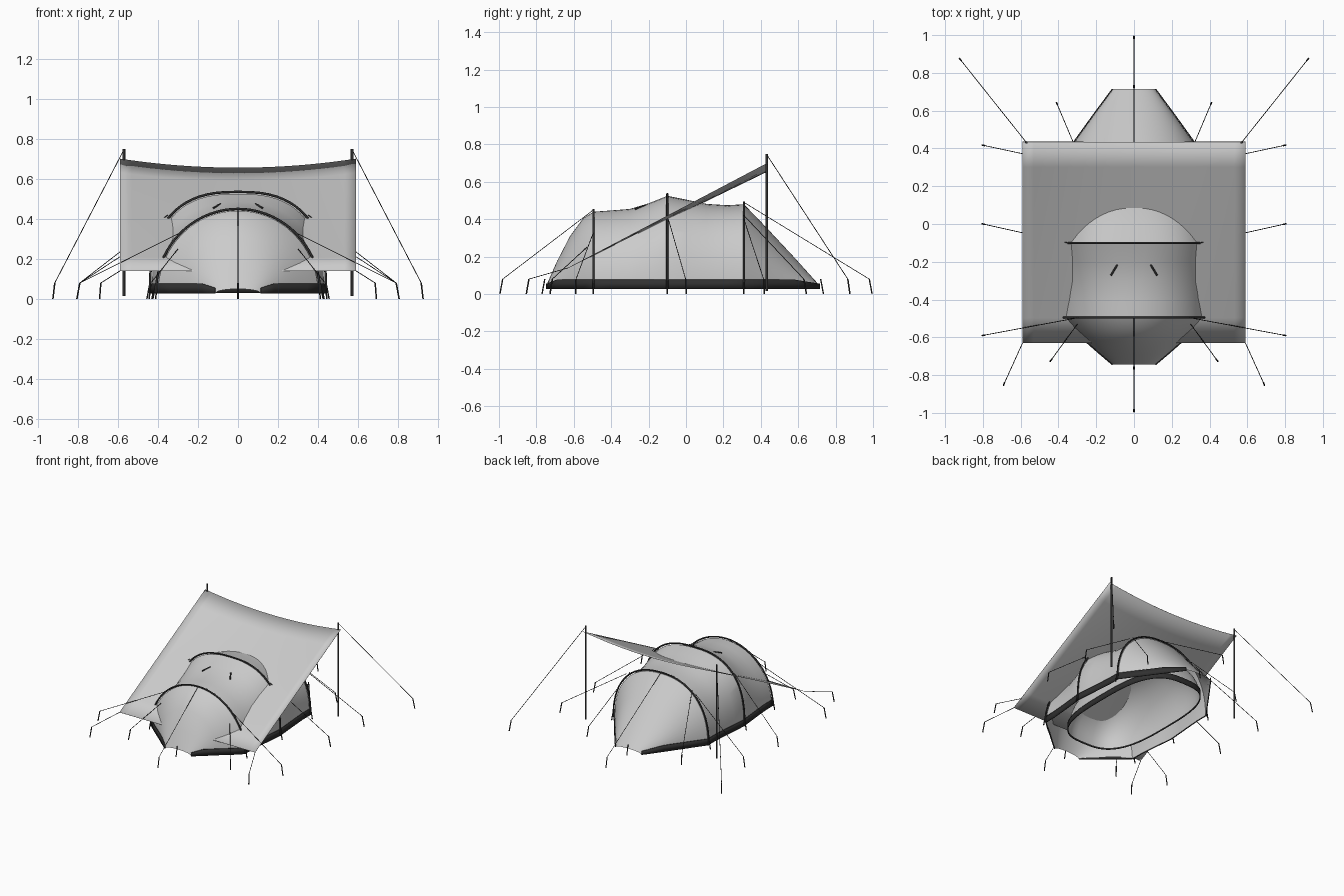
import bpy
from math import sin, cos, pi, copysign, hypot, radians

if "Cube" in bpy.data.objects:
    bpy.data.objects.remove(bpy.data.objects["Cube"])


def material(name, v):
    m = bpy.data.materials.new(name)
    m.diffuse_color = (v, v, v, 1)
    m.use_nodes = True
    m.node_tree.nodes["Principled BSDF"].inputs["Base Color"].default_value = m.diffuse_color
    return m


DARK = material("dark_trim", 0.03)


def mesh_object(name, verts, faces, mat=None, thick=0.0, angle=40):
    me = bpy.data.meshes.new(name)
    me.from_pydata(verts, [], faces)
    ob = bpy.data.objects.new(name, me)
    bpy.context.collection.objects.link(ob)
    if mat:
        me.materials.append(mat)
    if thick:
        s = ob.modifiers.new("thickness", 'SOLIDIFY')
        s.thickness = thick
        s.offset = 0
    bpy.ops.object.select_all(action='DESELECT')
    ob.select_set(True)
    bpy.context.view_layer.objects.active = ob
    bpy.ops.object.shade_smooth_by_angle(angle=radians(angle))
    return ob


def grid_object(name, rows, closed=False, **kw):
    # skin a list of equal-length point rows
    n = len(rows[0])
    verts = [p for r in rows for p in r]
    faces = [(i * n + j, i * n + (j + 1) % n, (i + 1) * n + (j + 1) % n, (i + 1) * n + j)
             for i in range(len(rows) - 1) for j in range(n if closed else n - 1)]
    return mesh_object(name, verts, faces, **kw)


def tubes(name, paths, r, res=2):
    cu = bpy.data.curves.new(name, 'CURVE')
    cu.dimensions = '3D'
    cu.bevel_depth = r
    cu.bevel_resolution = res
    cu.use_fill_caps = True
    for path in paths:
        sp = cu.splines.new('POLY')
        sp.points.add(len(path) - 1)
        for q, p in zip(sp.points, path):
            q.co = (*p, 1)
    cu.materials.append(DARK)
    ob = bpy.data.objects.new(name, cu)
    bpy.context.collection.objects.link(ob)
    bpy.ops.object.select_all(action='DESELECT')
    ob.select_set(True)
    bpy.context.view_layer.objects.active = ob
    bpy.ops.object.convert(target='MESH')
    return ob


def arch(y, w, h, n, grow=0.0, seg=36):
    pts = []
    for k in range(seg + 1):
        c, s = cos(pi * k / seg), sin(pi * k / seg)
        pts.append((copysign(abs(c) ** (2 / n), c) * (w + grow), y,
                    0.03 + (h + grow) * abs(s) ** (2 / n)))
    return pts


# outer tent shell: y, half width, height above hem, squareness
sections = [(-0.745, 0.11, 0.02, 2.0), (-0.69, 0.175, 0.145, 2.0), (-0.62, 0.255, 0.28, 2.0),
            (-0.55, 0.34, 0.375, 2.0), (-0.495, 0.40, 0.41, 2.0), (-0.40, 0.402, 0.417, 2.05),
            (-0.30, 0.41, 0.425, 2.15), (-0.20, 0.42, 0.455, 2.35), (-0.10, 0.43, 0.495, 2.6),
            (0.0, 0.422, 0.475, 2.45), (0.11, 0.413, 0.452, 2.3), (0.22, 0.405, 0.445, 2.3),
            (0.31, 0.405, 0.45, 2.3), (0.44, 0.311, 0.315, 2.1), (0.58, 0.21, 0.165, 2.0),
            (0.715, 0.11, 0.015, 2.0)]
grid_object("tent_shell", [arch(*s) for s in sections], angle=25)

# dark hem strips along both sides
for side, label in ((-1, "left"), (1, "right")):
    rows = []
    for y, w, h, n in sections:
        top = 0.055 if h < 0.03 else 0.077
        rows.append([(side * (w + 0.004), y, 0.027), (side * (w + 0.004), y, top)])
    grid_object(label + "_hem_strip", rows, mat=DARK, thick=0.006)

# three hoop poles
hoops = [(-0.495, 0.40, 0.41, 2.0), (-0.10, 0.43, 0.495, 2.6), (0.31, 0.405, 0.45, 2.3)]
for nm, s in zip(("front", "middle", "rear"), hoops):
    tubes(nm + "_hoop", [arch(*s, grow=0.01)], 0.006)


# inner tent with dark floor band
def oval(r, z, seg=56):
    out = []
    for k in range(seg):
        c, s = cos(2 * pi * k / seg), sin(2 * pi * k / seg)
        out.append((0.30 * r * copysign(abs(c) ** (2 / 3), c),
                    0.55 * r * copysign(abs(s) ** (2 / 3), s), z))
    return out


grid_object("inner_tent", [oval(max(cos(a), 0.002), 0.04 + 0.36 * sin(a))
                           for a in [pi / 2 * i / 12 for i in range(13)]], closed=True)
grid_object("inner_floor_band", [oval(1.01, 0.03), oval(1.01, 0.075)],
            closed=True, mat=DARK, thick=0.006)

# sloping tarp, sagging along its high edge
rows = []
for i in range(9):
    t = i / 8
    rows.append([(0.59 * u, -0.63 + 1.065 * t, 0.14 + 0.56 * t - 0.045 * t * (1 - u * u))
                 for u in [k / 10 - 1 for k in range(21)]])
grid_object("tarp", rows, thick=0.002)

# upright tarp poles
tubes("tarp_poles", [[(s * 0.57, 0.432, 0.015), (s * 0.57, 0.432, 0.75)] for s in (-1, 1)], 0.007)

# roof vent rods
tubes("roof_vents", [[(s * 0.088, -0.215, 0.474), (s * 0.122, -0.272, 0.455)] for s in (-1, 1)], 0.005)

# guy lines (anchor, stake head) and bent stakes
side_lines = [((0.57, 0.432, 0.745), (0.915, 0.865)), ((0.59, -0.63, 0.14), (0.685, -0.84)),
              ((0.29, -0.495, 0.33), (0.79, -0.588)), ((0.35, -0.10, 0.42), (0.79, -0.002)),
              ((0.30, 0.31, 0.40), (0.79, 0.415)), ((0.27, 0.31, 0.42), (0.405, 0.63)),
              ((0.30, -0.53, 0.25), (0.435, -0.715))]
lines, stakes = [], []


def stake(x, y, ox, oy):
    d = hypot(ox, oy)
    stakes.append([(x, y, 0.08), (x + 0.015 * ox / d, y + 0.015 * oy / d, 0.0)])


for (ax, ay, az), (bx, by) in side_lines:
    for s in (-1, 1):
        lines.append([(s * ax, ay, az), (s * bx, by, 0.08)])
        stake(s * bx, by, s * (bx - ax), by - ay)
for ay, az, by in ((-0.495, 0.45, -0.98), (0.31, 0.49, 0.98)):
    lines.append([(0, ay, az), (0, by, 0.08)])
    stake(0, by, 0, by - ay)

# short pegs at the hem
for y, w, h, n in hoops:
    for s in (-1, 1):
        stake(s * (w + 0.01), y, s, 0)
for y in (-0.755, 0.72):
    stake(0, y, 0, y)
tubes("guy_lines", lines, 0.002, 1)
tubes("stakes", stakes, 0.004, 1)
